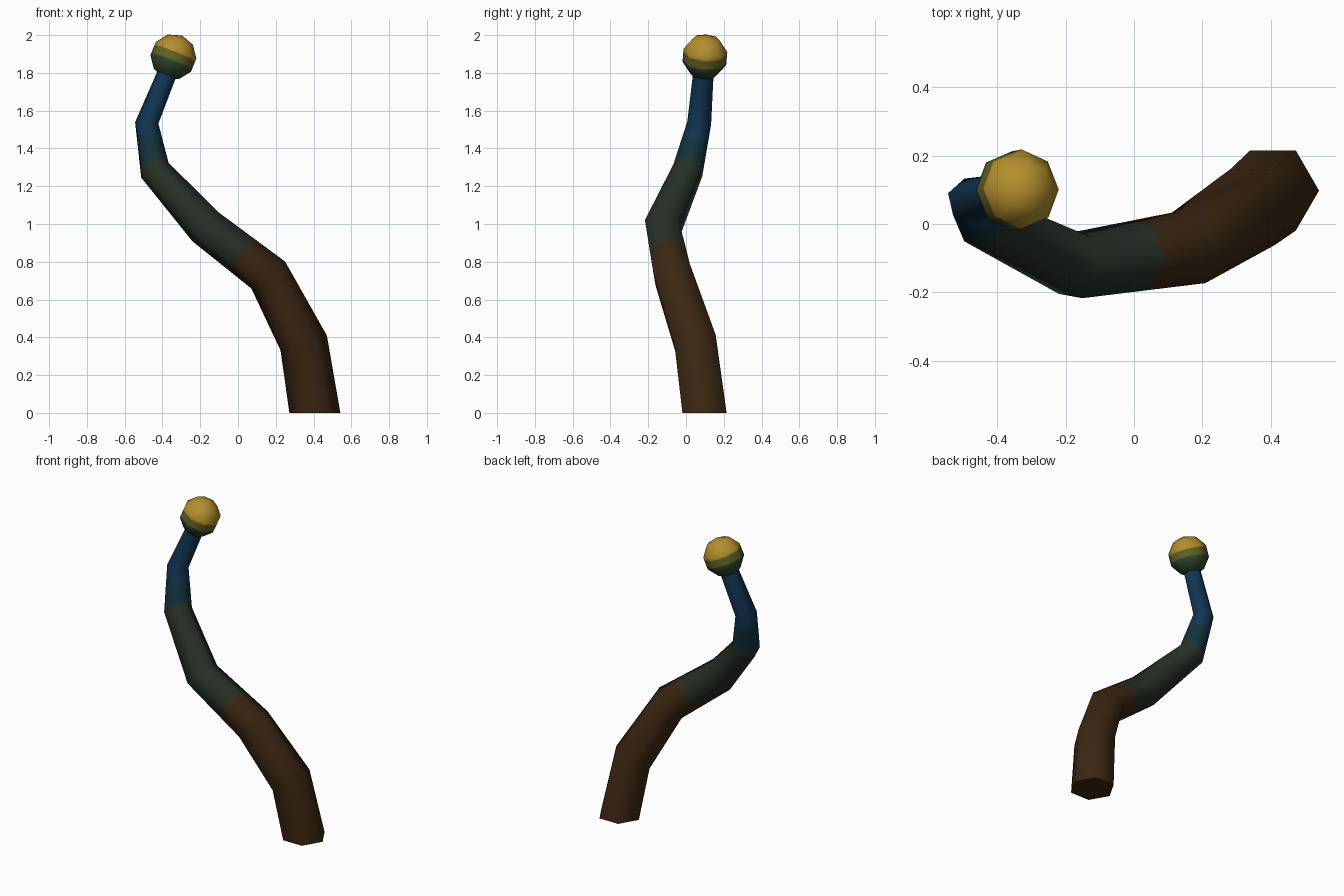
import bpy
import bmesh
from math import cos, sin, pi
from mathutils import Vector

cube = bpy.data.objects.get("Cube")
if cube:
    bpy.data.objects.remove(cube, do_unlink=True)


def material(name, rgb):
    mat = bpy.data.materials.new(name)
    mat.use_nodes = True
    mat.diffuse_color = (*rgb, 1)
    bsdf = mat.node_tree.nodes["Principled BSDF"]
    bsdf.inputs["Base Color"].default_value = (*rgb, 1)
    return mat


BROWN = material("bark brown", (0.045, 0.02, 0.006))
MOSS = material("dark moss", (0.02, 0.03, 0.02))
TEAL = material("deep teal", (0.006, 0.032, 0.045))
BLUE = material("deep blue", (0.006, 0.035, 0.085))
YELLOW = material("golden yellow", (0.45, 0.27, 0.025))
OLIVE = material("olive", (0.13, 0.12, 0.02))
GREEN = material("forest green", (0.03, 0.065, 0.025))


def finish(name, bm, mats, angle):
    bmesh.ops.recalc_face_normals(bm, faces=bm.faces)
    mesh = bpy.data.meshes.new(name)
    bm.to_mesh(mesh)
    bm.free()
    for mat in mats:
        mesh.materials.append(mat)
    obj = bpy.data.objects.new(name, mesh)
    bpy.context.collection.objects.link(obj)
    bpy.ops.object.select_all(action="DESELECT")
    obj.select_set(True)
    bpy.context.view_layer.objects.active = obj
    bpy.ops.object.shade_smooth_by_angle(angle=angle)
    return obj


# Stalk centre line with a radius at each bend
path = [
    ((0.407, 0.098, 0), 0.135), ((0.348, 0.05, 0.37), 0.129),
    ((0.16, -0.07, 0.73), 0.115), ((-0.172, -0.122, 0.985), 0.104),
    ((-0.44, 0.01, 1.285), 0.084), ((-0.483, 0.07, 1.535), 0.065),
    ((-0.36, 0.095, 1.835), 0.054),
]
points = [Vector(p) for p, r in path]
steps = [(b - a).normalized() for a, b in zip(points, points[1:])]
tangents = [Vector((0, 0, 1))]
tangents += [(a + b).normalized() for a, b in zip(steps, steps[1:])] + [steps[-1]]

# Six-sided rings, carried along the path without twisting
rings = []
across = Vector((1, 0, 0))
for i, (centre, radius) in enumerate(path):
    if i:
        across = tangents[i - 1].rotation_difference(tangents[i]) @ across
    side = tangents[i].cross(across)
    rings.append([points[i] + radius * (cos(k * pi / 3) * across + sin(k * pi / 3) * side)
                  for k in range(6)])

# Extra rings where the colour changes: segment -> positions along it
cuts = {2: [0.45], 4: [0.15, 0.65]}
bm = bmesh.new()
colour = 0
last = [bm.verts.new(v) for v in rings[0]]
bm.faces.new(last)
for i in range(len(rings) - 1):
    stops = cuts.get(i, [])
    for t in stops + [1]:
        ring = [bm.verts.new(a.lerp(b, t)) for a, b in zip(rings[i], rings[i + 1])]
        for k in range(6):
            n = (k + 1) % 6
            bm.faces.new((last[k], last[n], ring[n], ring[k])).material_index = colour
        last = ring
        colour += t < 1
bm.faces.new(last).material_index = colour
finish("stalk", bm, [BROWN, MOSS, TEAL, BLUE], 1.2)

# Ball on the tip, banded along the direction of the last stretch
axis = steps[-1]
bm = bmesh.new()
bmesh.ops.create_uvsphere(bm, u_segments=8, v_segments=5, radius=0.122)
for height in (0.02, -0.025):
    bmesh.ops.bisect_plane(bm, geom=bm.verts[:] + bm.edges[:] + bm.faces[:],
                           plane_co=(0, 0, height), plane_no=(0, 0, 1))
for face in bm.faces:
    z = face.calc_center_median().z
    face.material_index = 0 if z > 0.02 else 1 if z > -0.025 else 2
ball = finish("tip_ball", bm, [YELLOW, OLIVE, GREEN], 1.2)
ball.rotation_mode = "QUATERNION"
ball.rotation_quaternion = Vector((0, 0, 1)).rotation_difference(axis)
ball.location = (-0.342, 0.1, 1.885)
